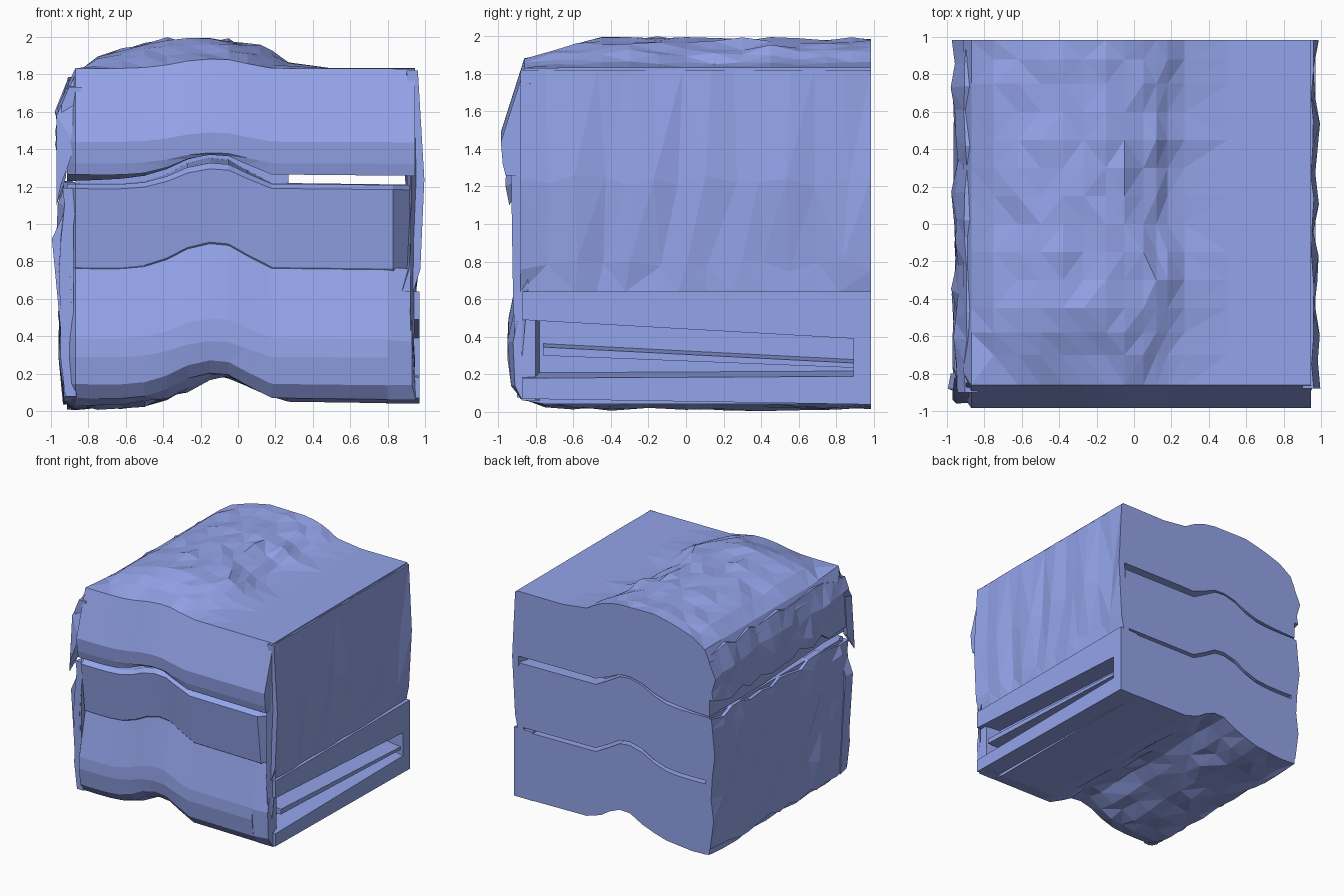
import bpy, bmesh, random

if "Cube" in bpy.data.objects:
    bpy.data.objects.remove(bpy.data.objects["Cube"])
random.seed(4)

# Profiles across x: fold of the strata, mound on top, underside
FOLD = [(-.9, 0), (-.65, -.005), (-.5, .01), (-.38, .05), (-.27, .11), (-.15, .14), (-.05, .13), (.05, .07), (.18, 0), (.95, -.01)]
MOUND = [(-.95, -.2), (-.87, -.03), (-.75, .05), (-.6, .1), (-.4, .15), (-.05, .145), (.1, .1), (.22, .03), (.32, 0), (.95, 0)]
UNDER = [(-.95, .03), (-.8, .01), (-.5, .04), (-.3, .1), (-.12, .2), (0, .18), (.12, .1), (.25, .05), (.95, .04)]
DROP = [(-.9, .045), (-.5, .025), (.3, 0)]
XS = [-.915, -.87, -.75, -.62, -.5, -.38, -.27, -.15, -.05, .05, .12, .18, .27, .5, .75, .88, .945]
BACK = .985
STONE = bpy.data.materials.new("blue_stone")
STONE.diffuse_color = (.296, .373, .826, 1)
STONE.use_nodes = True
STONE.node_tree.nodes["Principled BSDF"].inputs["Base Color"].default_value = STONE.diffuse_color


def interp(table, v):
    if v <= table[0][0]:
        return table[0][1]
    for (a, p), (b, q) in zip(table, table[1:]):
        if v <= b:
            return p + (q - p) * (v - a) / (b - a)
    return table[-1][1]


def fold(z, amp=1.0):
    return lambda x: z + amp * interp(FOLD, x)


def jit(a):
    return random.uniform(-a, a)


def finish(bm, name):
    bmesh.ops.recalc_face_normals(bm, faces=bm.faces)
    me = bpy.data.meshes.new(name)
    bm.to_mesh(me)
    bm.free()
    me.materials.append(STONE)
    ob = bpy.data.objects.new(name, me)
    bpy.context.collection.objects.link(ob)
    return ob


def slab(name, loop, xs, left_cut=.07, right_cut=0.0):
    """Loft a closed (y, z(x)) loop along x; the ends of the front are cut back."""
    bm = bmesh.new()
    rings = []
    for i, x in enumerate(xs):
        cut = left_cut if i == 0 else right_cut if i == len(xs) - 1 else 0
        rings.append([bm.verts.new((x, y + (cut if y < -.7 else 0), z(x))) for y, z in loop])
    n = len(loop)
    for a, b in zip(rings, rings[1:]):
        for j in range(n):
            k = (j + 1) % n
            bm.faces.new((a[j], a[k], b[k], b[j]))
    bmesh.ops.triangulate(bm, faces=bm.faces[:])
    bm.faces.new(rings[0])
    bm.faces.new(rings[-1])
    return finish(bm, name)


def cliff(name, rows, ys, rough, thick):
    """Rough side wall: rows are (z, x), columns run along y."""
    bm = bmesh.new()
    grid = []
    for i, (z, x) in enumerate(rows):
        edge = i in (0, len(rows) - 1)
        row = []
        for j, y in enumerate(ys):
            end = j in (0, len(ys) - 1)
            row.append(bm.verts.new((x + jit(rough) * (.4 if edge else 1),
                                     y + (0 if end else jit(.03)),
                                     z + (0 if edge and x > 0 else jit(rough * 1.5)))))
        grid.append(row)
    for a, b in zip(grid, grid[1:]):
        for j in range(len(ys) - 1):
            bm.faces.new((a[j], a[j + 1], b[j + 1], b[j]))
    bmesh.ops.triangulate(bm, faces=bm.faces[:])
    inward = -thick if rows[0][1] > 0 else thick
    geo = bmesh.ops.extrude_face_region(bm, geom=bm.faces[:], use_keep_orig=True)["geom"]
    bmesh.ops.translate(bm, vec=(inward, 0, 0), verts=[g for g in geo if isinstance(g, bmesh.types.BMVert)])
    return finish(bm, name)


def prism(name, ring, other):
    """Solid between two matching point rings."""
    bm = bmesh.new()
    a = [bm.verts.new(p) for p in ring]
    b = [bm.verts.new(p) for p in other]
    bm.faces.new(a)
    bm.faces.new(b)
    for i in range(len(a)):
        k = (i + 1) % len(a)
        bm.faces.new((a[i], a[k], b[k], b[i]))
    return finish(bm, name)


# Upper stratum with rough mound on the left half
def top_z(y):
    w = min(1, max(0, (y + .86) / .38))
    shift = jit(.06)

    def z(x):
        rough = jit(.016) if -.85 < x < .2 and -.8 < y < .95 else 0
        s = shift if 0 < x < .3 else 0
        end = (1 - w) * -.1 if x < -.9 else 0
        return 1.833 + (1 - w) * .35 * interp(FOLD, x) + w * interp(MOUND, x + s) + rough + end
    return z


def roof_z(x):
    return fold(1.275, .8)(x) - interp(DROP, x)


top_ys = [-.7, -.58, -.45, -.3, -.15, 0, .15, .3, .45, .6, .75, .88, BACK]
slab("upper_stratum",
     [(-.96, fold(1.265, .75)), (-.975, fold(1.325, .4)), (-.985, fold(1.44, .35)), (-.86, top_z(-.86))]
     + [(y, top_z(y)) for y in top_ys]
     + [(BACK, roof_z), (.3, roof_z), (-.6, fold(1.275, .8))], XS)

# Middle stratum, leaning inward toward its foot
slab("middle_stratum",
     [(-.87, fold(.77, .95)), (-.92, fold(1.19, .75)), (-.88, fold(1.215, .8)), (BACK, fold(1.22)),
      (BACK, fold(.665)), (-.78, fold(.665))], XS[:-2] + [.83, .92], right_cut=.1)

# Core that closes the gap between the two behind the fold
slab("gap_core", [(.6, fold(1.15)), (.6, fold(1.33)), (.85, fold(1.33)), (.85, fold(1.15))],
     [x for x in XS if -.9 < x < .3], 0)


# Lower stratum with bumpy underside
def under_z(y):
    return lambda x: max(0, interp(UNDER, x) + (jit(.018) if x < .1 and y < .9 else 0))


slab("lower_stratum",
     [(-.87, fold(.07, .95)), (-.93, fold(.145, .9)), (-.95, fold(.29, .6)), (-.945, fold(.39, .75)),
      (-.86, fold(.78, .9)), (-.78, fold(.635)), (BACK, fold(.635))]
     + [(y, under_z(y)) for y in (BACK, .8, .6, .4, .2, 0, -.2, -.4, -.6, -.75)], XS[:-3] + [.8])
# Front rim and back post close the open pocket on the right
prism("lower_front_rim",
      [(.8, -.86, .77), (.8, -.95, .38), (.8, -.93, .14), (.8, -.87, .06), (.8, -.78, .06), (.8, -.78, .63)],
      [(.93, -.84, .76), (.93, -.92, .37), (.93, -.91, .14), (.95, -.87, .06), (.93, -.8, .06), (.93, -.8, .63)])


# Ledges in the right pocket; inner edges are lifted so the shelves slope outward
def ledge(name, y0, y1, top0, top1, bot0, bot1, x=.97, lift=0.0):
    def ring(px, up):
        return [(px, y0, bot0), (px, y1, bot1), (px, y1, top1 + up), (px, y0, top0 + up)]
    prism(name, ring(.79, lift), ring(x, 0))


ledge("pocket_upper_ledge", -.87, BACK, .64, .64, .49, .385)
ledge("pocket_shelf", -.76, .9, .345, .26, .3, .235, .945, .02)
ledge("pocket_lower_ledge", -.87, BACK, .18, .19, .07, .04, lift=.03)
ledge("pocket_back_post", .89, BACK, .5, .5, .1, .1)

# Right cliff sheet with fluted facets, and hanging front corner
n = 13
ys = [-.88 + (BACK + .88) * i / n for i in range(n + 1)]
cliff("right_cliff", [(1.82, .955), (1.23, .975), (.78, .955), (.64, .945)], ys, .022, .06)
prism("right_corner", [(.95, -.86, 1.82), (.925, -.93, 1.25), (.92, -.92, .6), (.925, -.9, .15)],
      [(.96, -.83, 1.82), (.975, -.84, 1.25), (.95, -.84, .64), (.935, -.88, .2)])

# Left cliff, craggy, split by an open crevice along the upper third
ys = [-.9 + (BACK + .9) * i / 14 for i in range(15)]
cliff("left_upper_cliff", [(1.76, -.9), (1.6, -.96), (1.46, -.955), (1.34, -.95)], ys, .024, .07)
cliff("left_lower_cliff", [(1.2, -.94), (1.1, -.945), (.92, -.965), (.72, -.955), (.52, -.95),
                           (.3, -.94), (.05, -.93)], ys, .02, .06)
prism("left_upper_corner", [(-.87, -.955, 1.42), (-.97, -.9, 1.58), (-.97, -.94, 1.1), (-.95, -.96, 1.2)],
      [(-.87, -.86, 1.8), (-.96, -.82, 1.6), (-.96, -.85, 1.25), (-.92, -.86, 1.25)])
prism("left_lower_corner", [(-.88, -.9, 1.17), (-.995, -.88, .92), (-.95, -.9, .45), (-.93, -.88, .07), (-.88, -.9, .09)],
      [(-.88, -.8, 1.17), (-.98, -.8, .92), (-.95, -.8, .45), (-.93, -.8, .05), (-.88, -.8, .06)])
